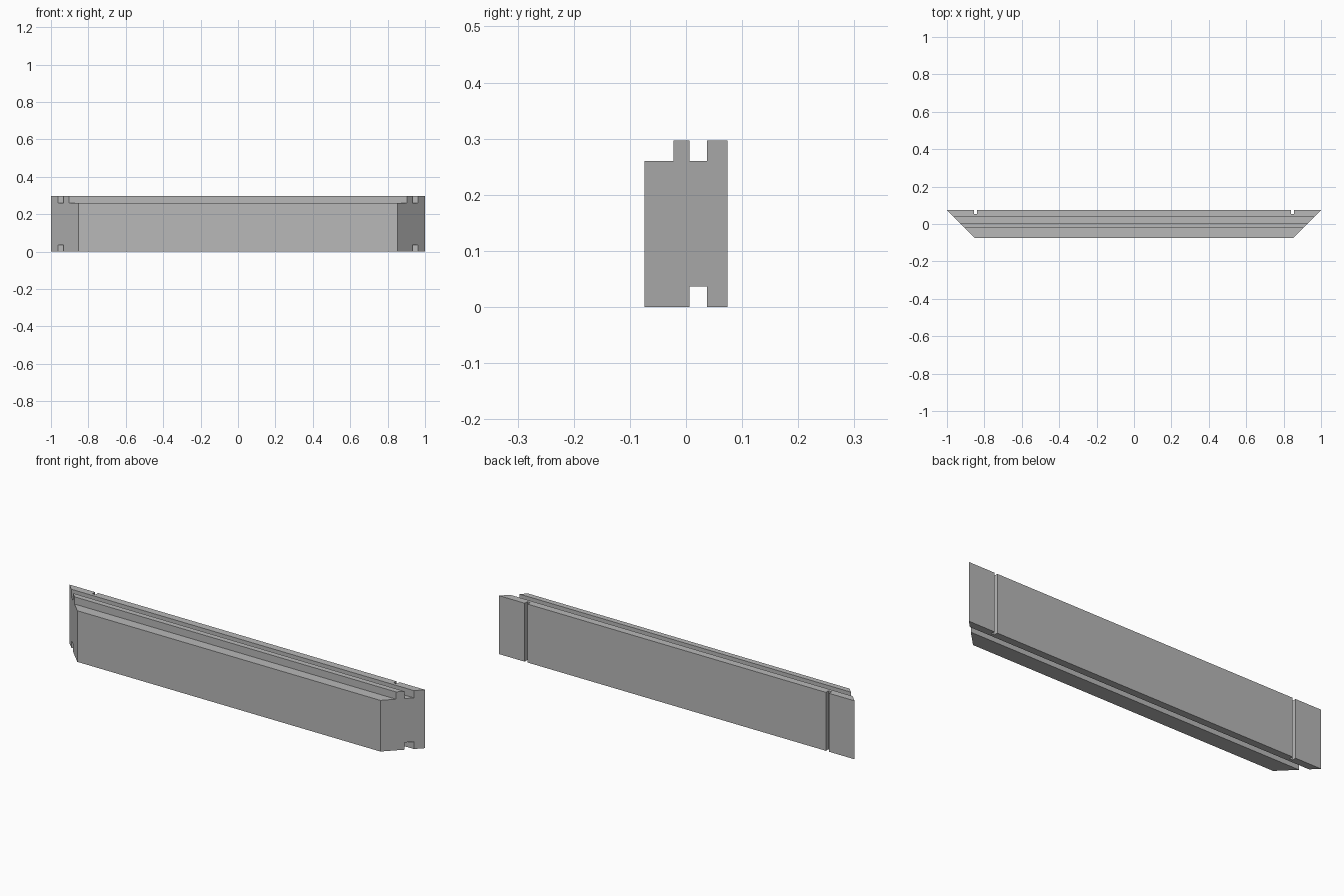
import bpy
import bmesh
from mathutils import Vector

cube = bpy.data.objects.get("Cube")
if cube:
    bpy.data.objects.remove(cube, do_unlink=True)

# Overall sizes
BACK, FRONT, TOP = 0.074, -0.074, 0.297
STEP = 0.037                      # depth of rebate and grooves
GROOVE_FRONT, GROOVE_BACK = 0.006, 0.037
LIP_FRONT = -0.022

grey = bpy.data.materials.new("plain_grey")
grey.use_nodes = True
colour = (0.48, 0.48, 0.48, 1)
grey.diffuse_color = colour
grey.node_tree.nodes["Principled BSDF"].inputs["Base Color"].default_value = colour


def add_object(name, bm):
    bmesh.ops.recalc_face_normals(bm, faces=bm.faces)
    mesh = bpy.data.meshes.new(name)
    bm.to_mesh(mesh)
    bm.free()
    mesh.materials.append(grey)
    obj = bpy.data.objects.new(name, mesh)
    bpy.context.scene.collection.objects.link(obj)
    return obj


def mitre_x(y):
    """Half length of the board at depth y, for 45 degree ends."""
    return 1 - (BACK - y)


# Grooved board: cross-section (y, z) swept between the two mitred ends
profile = [
    (FRONT, 0), (GROOVE_FRONT, 0), (GROOVE_FRONT, STEP), (GROOVE_BACK, STEP),
    (GROOVE_BACK, 0), (BACK, 0), (BACK, TOP), (GROOVE_BACK, TOP),
    (GROOVE_BACK, TOP - STEP), (GROOVE_FRONT, TOP - STEP), (GROOVE_FRONT, TOP),
    (LIP_FRONT, TOP), (LIP_FRONT, TOP - STEP), (FRONT, TOP - STEP),
]
bm = bmesh.new()
rings = [[bm.verts.new((side * mitre_x(y), y, z)) for y, z in profile]
         for side in (-1, 1)]
for ring in rings:
    bm.faces.new(ring)
for i in range(len(profile)):
    j = (i + 1) % len(profile)
    bm.faces.new((rings[0][i], rings[0][j], rings[1][j], rings[1][i]))
board = add_object("mitred_grooved_board", bm)

# Upright slots in the back face, one near each end
bm = bmesh.new()
for side in (-1, 1):
    slot = bmesh.ops.create_cube(bm, size=1)["verts"]
    bmesh.ops.scale(bm, vec=Vector((0.017, 0.042, 0.5)), verts=slot)
    bmesh.ops.translate(bm, vec=Vector((side * 0.847, BACK, TOP / 2)), verts=slot)
cutter = add_object("slot_cutter", bm)
cutter.hide_render = True

cut = board.modifiers.new("back_slots", 'BOOLEAN')
cut.operation = 'DIFFERENCE'
cut.solver = 'EXACT'
cut.object = cutter
bpy.context.view_layer.objects.active = board
board.select_set(True)
bpy.ops.object.modifier_apply(modifier=cut.name)
bpy.data.objects.remove(cutter, do_unlink=True)
